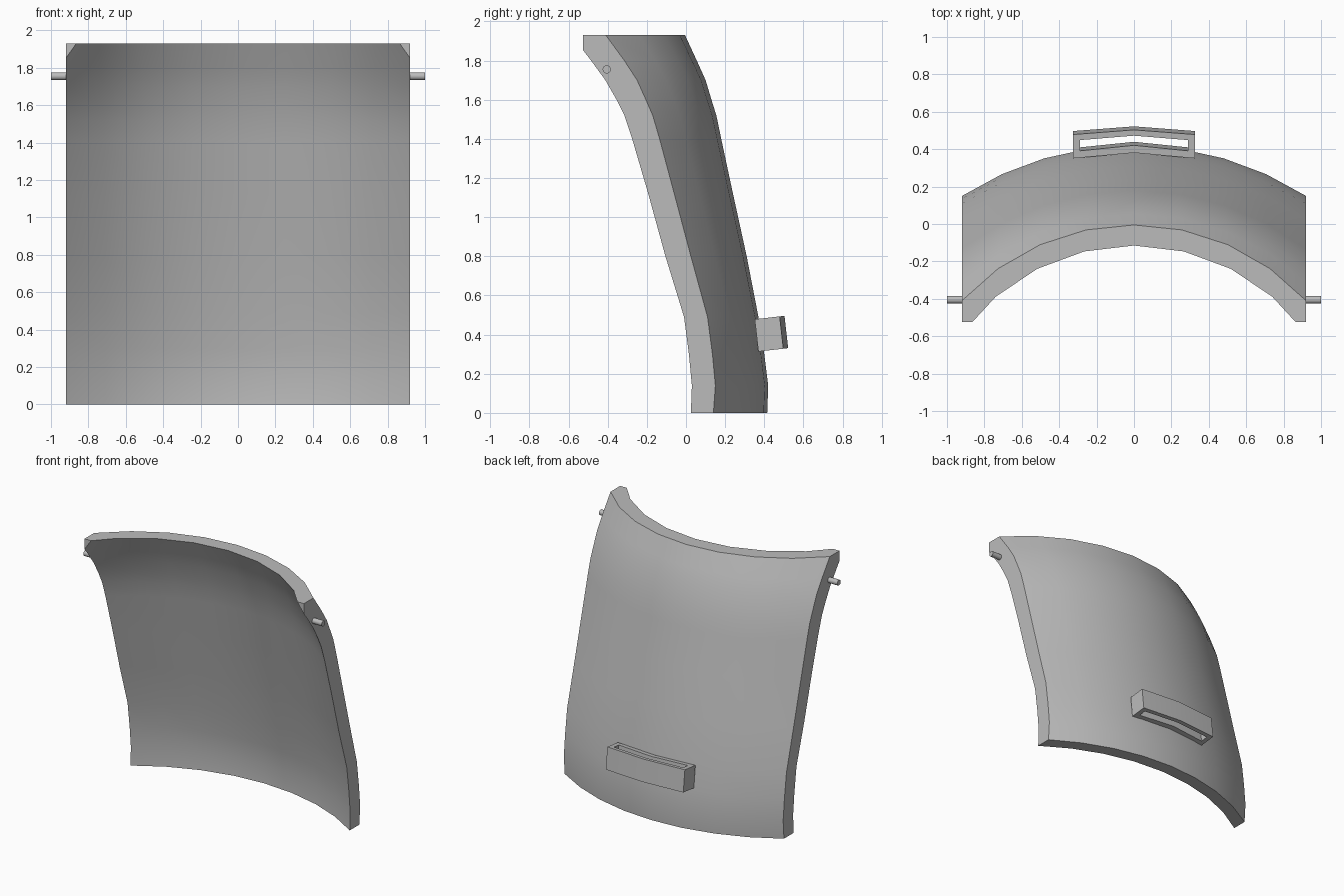
import bpy, bmesh, math
from mathutils import Matrix

if "Cube" in bpy.data.objects:
    bpy.data.objects.remove(bpy.data.objects["Cube"], do_unlink=True)

grey = bpy.data.materials.new("plain_grey")
grey.use_nodes = True
grey.diffuse_color = (0.5, 0.5, 0.5, 1)
grey.node_tree.nodes["Principled BSDF"].inputs["Base Color"].default_value = (0.5, 0.5, 0.5, 1)


def finish(name, bm):
    bmesh.ops.recalc_face_normals(bm, faces=bm.faces[:])
    mesh = bpy.data.meshes.new(name)
    bm.to_mesh(mesh)
    bm.free()
    mesh.materials.append(grey)
    obj = bpy.data.objects.new(name, mesh)
    bpy.context.collection.objects.link(obj)
    bpy.ops.object.select_all(action='DESELECT')
    obj.select_set(True)
    bpy.context.view_layer.objects.active = obj
    bpy.ops.object.shade_smooth_by_angle(angle=math.radians(28))
    return obj


HALF, COLS = 0.92, 4


def arc(bm, z, mid, edge):
    """Row of vertices on a circular arc from one side to the other."""
    sag = mid - edge
    r = (HALF ** 2 + sag ** 2) / (2 * sag)
    step = math.asin(HALF / r) / COLS
    return [bm.verts.new((r * math.sin(i * step), mid - r * (1 - math.cos(i * step)), z))
            for i in range(-COLS, COLS + 1)]


# Curved panel: height, outer y at middle, outer y at side, thickness at middle, at side
rows = [(0, .415, .14, .1, .115), (.14, .42, .15, .1, .12), (.3, .4, .135, .102, .12),
        (.49, .37, .11, .105, .12), (.8, .31, .025, .105, .13), (1.12, .24, -.06, .105, .133),
        (1.4, .18, -.135, .107, .14), (1.52, .155, -.17, .108, .145), (1.6, .13, -.205, .11, .15),
        (1.7, .1, -.25, .11, .162), (1.8, .055, -.315, .11, .17), (1.93, -.005, -.41, .11, .175)]
bm = bmesh.new()
rings = []
for z, mid, edge, t_mid, t_edge in rows:
    rings.append(arc(bm, z, mid, edge) + arc(bm, z, mid - t_mid, edge - t_edge)[::-1])
for a, b in zip(rings, rings[1:]):
    n = len(a)
    for i in range(n):
        j = (i + 1) % n
        bm.faces.new((a[i], a[j], b[j], b[i]))
for ring in (rings[0], rings[-1]):
    for i in range(2 * COLS):
        bm.faces.new((ring[i], ring[i + 1], ring[-2 - i], ring[-1 - i]))

# Upper front corners trimmed flat
geom = bm.verts[:] + bm.edges[:] + bm.faces[:]
cut = bmesh.ops.bisect_plane(bm, geom=geom, plane_co=(0, -.525, 0), plane_no=(0, -1, 0),
                             clear_outer=True)
edges = [e for e in cut["geom_cut"] if isinstance(e, bmesh.types.BMEdge)]
bmesh.ops.holes_fill(bm, edges=edges, sides=0)
finish("curved_panel", bm)

# Hinge pins
for side, label in ((1, "left"), (-1, "right")):
    bm = bmesh.new()
    place = Matrix.Translation((side * .95, -.405, 1.755)) @ Matrix.Rotation(math.pi / 2, 4, 'Y')
    bmesh.ops.create_cone(bm, cap_ends=True, segments=16, radius1=.021, radius2=.021,
                          depth=.1, matrix=place)
    finish(label + "_hinge_pin", bm)

# Handle: bent rectangular loop, tilted to follow the panel
outer = [(-.325, -.08), (0, -.05), (.325, -.08), (.325, .048), (0, .073), (-.325, .048)]
inner = [(-.29, -.04), (0, -.01), (.29, -.04), (.29, .018), (0, .042), (-.29, .018)]
bm = bmesh.new()
loops = [[bm.verts.new((x, y, z)) for x, y in pts]
         for pts, z in ((outer, -.083), (outer, .083), (inner, .083), (inner, -.083))]
for k in range(4):
    a, b = loops[k], loops[(k + 1) % 4]
    for i in range(6):
        j = (i + 1) % 6
        bm.faces.new((a[i], a[j], b[j], b[i]))
handle = finish("handle", bm)
handle.location = (0, .44, .405)
handle.rotation_euler.x = math.radians(6.5)
